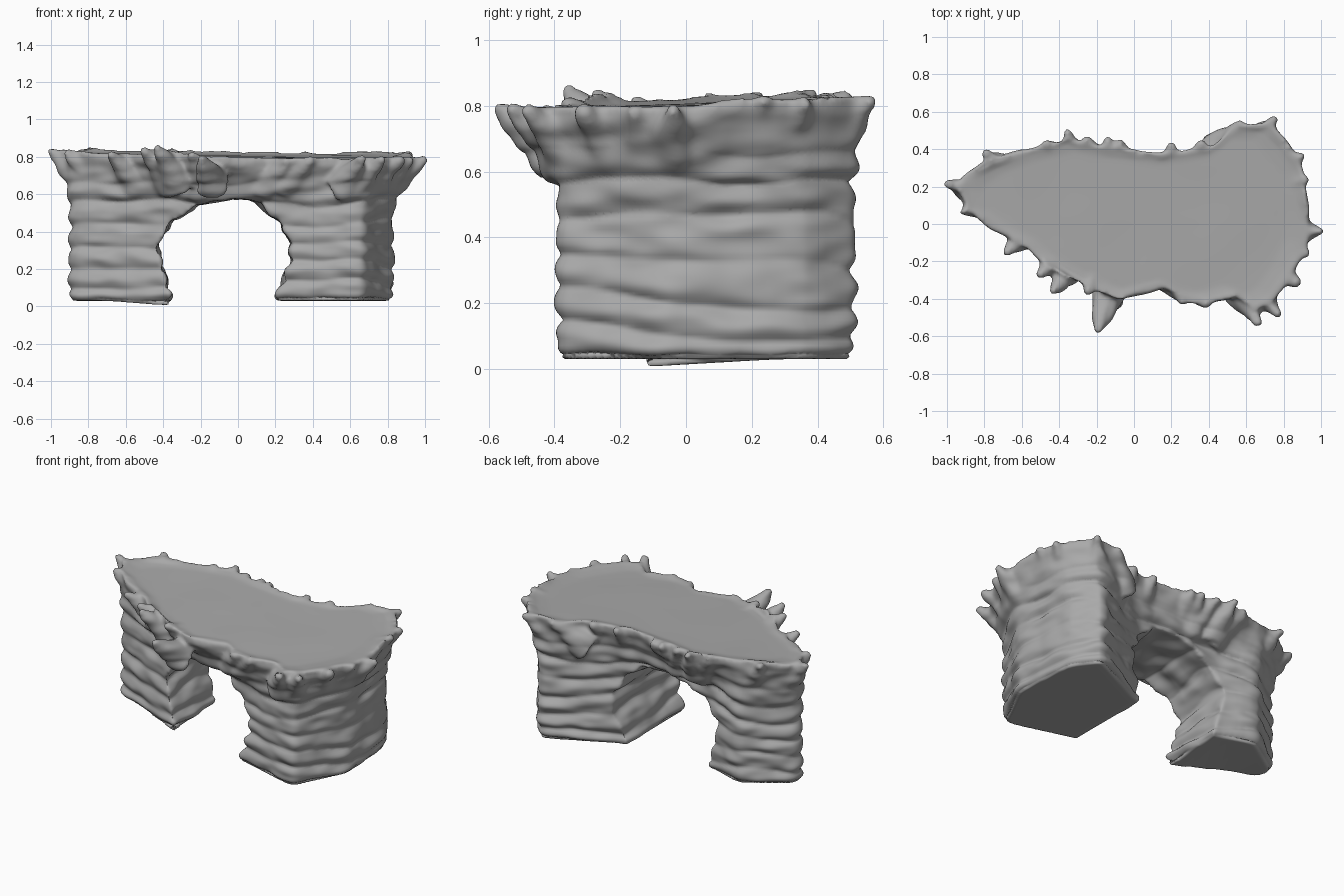
import bpy, bmesh, math
from mathutils import Matrix, Vector, noise

cube = bpy.data.objects.get("Cube")
if cube:
    bpy.data.objects.remove(cube, do_unlink=True)

# Edge of the flat top without its horns, in hundredths
RIM = [(-95, 20), (-90, 8), (-77, -2), (-60, -11), (-45, -24), (-25, -34), (-8, -41), (3, -38),
       (16, -35), (28, -42), (40, -43), (55, -39), (66, -46), (76, -40), (86, -26), (94, -10),
       (94, 8), (91, 30), (82, 44), (74, 54), (55, 53), (43, 42), (16, 38), (-18, 42),
       (-36, 46), (-61, 40), (-80, 33), (-91, 26)]
# Tips of the horns around the rim
HORNS = [(-101, 22), (-93, 6), (-69, -16), (-51, -28), (-44, -37), (-25, -37), (-20, -58),
         (27, -43), (40, -44), (67, -54), (78, -49), (88, -32), (94, -16), (101, -4), (93, 24),
         (91, 37), (76, 57), (58, 54), (36, 44), (20, 43), (-7, 45), (-14, 46), (-26, 46),
         (-36, 50), (-48, 44), (-80, 39)]
# Plan of both feet joined into one loop
FOOT = [(24, -29), (66, -41), (83, -6), (80, 36), (67, 53), (23, 31), (-39, 29), (-61, 38),
        (-91, 18), (-89, 7), (-36, -14)]
# Arch opening seen from the front
ARCH = [(-35, -20), (-36, 6), (-40, 20), (-43, 33), (-35, 46), (-21, 55), (0, 58),
        (10, 56), (20, 48), (28, 35), (28, 22), (20, 6), (19, -20)]


def plan(points):
    return [Vector((x / 100, y / 100)) for x, y in points]


def resample(points, step):
    out = []
    for a, b in zip(points, points[1:] + points[:1]):
        n = max(1, round((b - a).length / step))
        out += [a.lerp(b, i / n) for i in range(n)]
    return out


def ray_hit(direction, loop):
    """Point where a ray from the centre leaves the loop."""
    for a, b in zip(loop, loop[1:] + loop[:1]):
        e = b - a
        den = direction.cross(e)
        if abs(den) > 1e-9:
            t, u = a.cross(e) / den, a.cross(direction) / den
            if t > 0 and -1e-6 <= u <= 1 + 1e-6:
                return direction * t
    return direction * 0.4


def add_object(name, bm):
    bmesh.ops.recalc_face_normals(bm, faces=bm.faces)
    mesh = bpy.data.meshes.new(name)
    bm.to_mesh(mesh)
    bm.free()
    ob = bpy.data.objects.new(name, mesh)
    bpy.context.collection.objects.link(ob)
    return ob


def smoothstep(a, b, v):
    t = min(1, max(0, (v - a) / (b - a)))
    return t * t * (3 - 2 * t)


def top_height(p):
    return 0.802 - 0.012 * p.x + 0.03 * p.y


def rim_height(p):
    bump = 0.05 * math.exp(-(p - Vector((-0.4, -0.3))).length_squared / 0.02)
    dip = 0.035 * math.exp(-(p - Vector((0.15, -0.36))).length_squared / 0.03)
    return top_height(p) + 0.02 + bump - dip + 0.025 * noise.noise(Vector((p.x * 7, p.y * 7, 2)))


# Rock body: rings lofted from the feet to the flared rim, then the flat top
rim = resample(plan(RIM), 0.03)
foot_loop = plan(FOOT)
foot = [ray_hit(p.normalized(), foot_loop) for p in rim]
for _ in range(2):
    foot = [(foot[i - 1] + foot[i] * 2 + foot[(i + 1) % len(foot)]) / 4 for i in range(len(foot))]

bm = bmesh.new()
rings = []
LEVELS = 16
for k in range(LEVELS + 1):
    f = k / LEVELS
    flare = min(1, max(0, (f - 0.6) / 0.35) ** 1.2)
    ring = []
    for a, b in zip(foot, rim):
        p = a.lerp(b, flare)
        base = 0.03 * min(1, (a - Vector((-0.36, -0.06))).length / 0.35)
        ring.append(bm.verts.new((p.x, p.y, base + (rim_height(b) - base) * f)))
    rings.append(ring)
for scale, lift in ((0.94, 0.008), (0.86, 0), (0.4, 0)):
    inner = [p * scale for p in rim]
    rings.append([bm.verts.new((p.x, p.y, top_height(p) + lift)) for p in inner])
for low, high in zip(rings, rings[1:]):
    for i in range(len(low)):
        bm.faces.new((low[i - 1], low[i], high[i], high[i - 1]))
bm.faces.new(rings[0])
bm.faces.new(rings[-1])
bmesh.ops.triangulate(bm, faces=[f for f in bm.faces if len(f.verts) > 4])

# Horns: broad blunt cones rising outward through the rim
for tip in plan(HORNS):
    edge = min(rim, key=lambda p: (p - tip).length)
    out = tip - edge
    out = (out.normalized() + tip.normalized()).normalized() if out.length > 0.03 else tip.normalized()
    root = tip - out * 0.22
    end = Vector((tip.x, tip.y, rim_height(edge) - 0.008))
    start = Vector((root.x, root.y, 0.65))
    axis = end - start
    turn = axis.to_track_quat("Z", "Y").to_matrix().to_4x4()
    bmesh.ops.create_cone(bm, cap_ends=True, segments=16, radius1=0.1, radius2=0.02,
                          depth=axis.length, matrix=Matrix.Translation((start + end) / 2) @ turn)
body = add_object("rock_body", bm)

# Cutter for the arch opening
bm = bmesh.new()
profile = [bm.verts.new((p.x, -1, p.y)) for p in plan(ARCH)]
face = bm.faces.new(profile)
move = bmesh.ops.extrude_face_region(bm, geom=[face])["geom"]
bmesh.ops.translate(bm, vec=(0, 2, 0), verts=[v for v in move if isinstance(v, bmesh.types.BMVert)])
cutter = add_object("arch_cutter", bm)
cutter.hide_render = True
cutter.hide_viewport = True


def add_remesh(name, size):
    remesh = body.modifiers.new(name, "REMESH")
    remesh.mode, remesh.voxel_size = "VOXEL", size


add_remesh("fuse_horns", 0.012)
cut = body.modifiers.new("arch", "BOOLEAN")
cut.operation, cut.object, cut.solver = "DIFFERENCE", cutter, "EXACT"
add_remesh("even_mesh", 0.011)
soften = body.modifiers.new("soften", "SMOOTH")
soften.factor, soften.iterations = 0.5, 9

# Bake the modifiers so that the strata can follow the finished surface
graph = bpy.context.evaluated_depsgraph_get()
mesh = bpy.data.meshes.new_from_object(body.evaluated_get(graph))
body.modifiers.clear()
body.data = mesh
bpy.data.objects.remove(cutter, do_unlink=True)

# Horizontal rock layers with wavering heights, fading out on the top and soles
moves = []
for v in mesh.vertices:
    p, n = v.co, v.normal
    side = smoothstep(0.1, 0.7, math.hypot(n.x, n.y))
    waver = noise.noise(Vector((p.x * 2.5, p.y * 2.5, p.z * 3)))
    phase = (p.z + 0.06 * waver) / 0.11 * math.pi
    strength = 0.6 + 0.8 * noise.noise(Vector((p.x * 4, p.y * 4, p.z * 9)))
    layer = (abs(math.sin(phase)) - 0.6) * 0.03 * strength * (1 - smoothstep(0.58, 0.72, p.z))
    lumps = 0.012 * noise.noise(Vector((p.x * 8, p.y * 8, p.z * 18)))
    worn = -0.015 * (1 - smoothstep(0.03, 0.07, p.z))
    under = 0.02 * smoothstep(0.3, 0.9, -n.z) * smoothstep(0.2, 0.4, p.z)
    top = 0.004 * noise.noise(Vector((p.x * 3, p.y * 3, 5))) * smoothstep(0.8, 1, n.z)
    rough = under * noise.noise(Vector((p.x * 8, p.y * 8, 1)))
    moves.append(n * (side * (layer + lumps + worn) + rough + top))
for v, m in zip(mesh.vertices, moves):
    v.co += m

# Plain grey stone
stone = bpy.data.materials.new("grey_stone")
stone.use_nodes = True
stone.diffuse_color = (0.4, 0.4, 0.4, 1)
bsdf = stone.node_tree.nodes["Principled BSDF"]
bsdf.inputs["Base Color"].default_value = stone.diffuse_color
bsdf.inputs["Roughness"].default_value = 0.9
mesh.materials.clear()
mesh.materials.append(stone)
mesh.polygons.foreach_set("use_smooth", [True] * len(mesh.polygons))
mesh.update()
